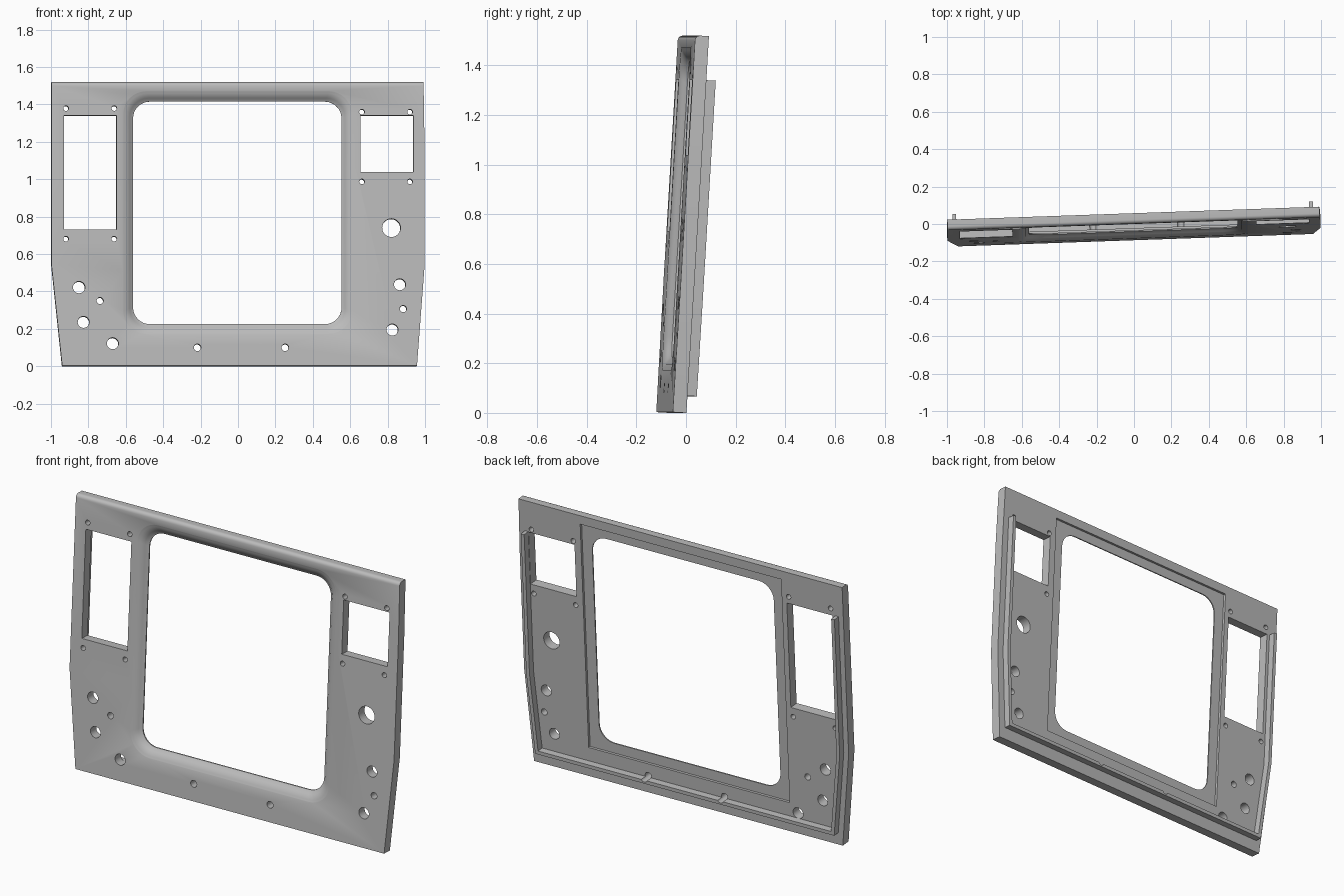
import bpy, bmesh, math
from mathutils import Matrix

cube = bpy.data.objects.get("Cube")
if cube:
    bpy.data.objects.remove(cube, do_unlink=True)

THICK = 0.055
YAW, LEAN = 0.035, 0.059

# Panel space (across, depth, up) leaned back and turned slightly
FRAME = Matrix(((1, -YAW, 0, 0),
                (YAW, 1, LEAN, -0.087),
                (0, -LEAN, 1, 0),
                (0, 0, 0, 1)))

grey = bpy.data.materials.new("panel grey")
grey.use_nodes = True
grey.diffuse_color = (0.5, 0.5, 0.5, 1)
grey.node_tree.nodes["Principled BSDF"].inputs["Base Color"].default_value = (0.5, 0.5, 0.5, 1)


def loft(bm, rings):
    """Closed solid through matching rings given as (outline, depth)."""
    loops = [[bm.verts.new((x, d, z)) for x, z in pts] for pts, d in rings]
    n = len(loops[0])
    for a, b in zip(loops, loops[1:]):
        for i in range(n):
            j = (i + 1) % n
            bm.faces.new((a[i], a[j], b[j], b[i]))
    bm.faces.new(loops[0][::-1])
    bm.faces.new(loops[-1])


def finish(name, bm):
    bmesh.ops.recalc_face_normals(bm, faces=bm.faces)
    mesh = bpy.data.meshes.new(name)
    bm.to_mesh(mesh)
    bm.free()
    mesh.materials.append(grey)
    obj = bpy.data.objects.new(name, mesh)
    obj.matrix_world = Matrix.Identity(4)
    bpy.context.collection.objects.link(obj)
    return obj


def prism(name, pts, d0, d1):
    bm = bmesh.new()
    loft(bm, [(pts, d0), (pts, d1)])
    return finish(name, bm)


def box(x0, x1, z0, z1):
    return [(x0, z0), (x1, z0), (x1, z1), (x0, z1)]


def circle(x, z, r, n=24):
    return [(x + r * math.cos(i * math.tau / n), z + r * math.sin(i * math.tau / n))
            for i in range(n)]


def rounded(x0, x1, z0, z1, r, steps=8):
    pts = []
    for k, (cx, cz) in enumerate(box(x0 + r, x1 - r, z0 + r, z1 - r)):
        for i in range(steps + 1):
            a = math.pi + (k + i / steps) * math.pi / 2
            pts.append((cx + r * math.cos(a), cz + r * math.sin(a)))
    return pts


def cut(obj, cutter):
    mod = obj.modifiers.new("cut", "BOOLEAN")
    mod.operation = "DIFFERENCE"
    mod.solver = "EXACT"
    mod.object = cutter
    bpy.ops.object.select_all(action="DESELECT")
    bpy.context.view_layer.objects.active = obj
    obj.select_set(True)
    bpy.ops.object.modifier_apply(modifier=mod.name)


# Panel slab with a rounded top front edge
bm = bmesh.new()
outline = [(-0.94, 0.003), (0.957, 0.003), (0.997, 0.53), (0.997, 1.2),
           (0.992, 1.52), (-0.997, 1.52), (-0.998, 0.55)]
loft(bm, [(outline, 0), (outline, THICK)])
top = [e for e in bm.edges if all(v.co.z > 1.5 and v.co.y < 0.01 for v in e.verts)]
bmesh.ops.bevel(bm, geom=top, offset=0.02, segments=5, profile=0.5, affect="EDGES")
panel = finish("panel", bm)

# Raised rail along the sides and bottom of the back
rail = prism("back_rail", [
    (-0.968, 1.343), (-0.968, 0.55), (-0.915, 0.072), (0.922, 0.072),
    (0.959, 0.53), (0.959, 1.343), (0.939, 1.343), (0.939, 0.53),
    (0.904, 0.092), (-0.897, 0.092), (-0.948, 0.55), (-0.948, 1.343)],
    THICK - 0.004, THICK + 0.039)

# Rectangular openings and round holes
bm = bmesh.new()
shapes = [box(-0.93, -0.65, 0.732, 1.34), box(0.655, 0.937, 1.038, 1.34)]
for x in (-0.92, -0.662):
    shapes += [circle(x, z, 0.014) for z in (0.681, 1.379)]
for x in (0.662, 0.919):
    shapes += [circle(x, z, 0.014) for z in (0.987, 1.36)]
shapes += [circle(*h) for h in (
    (0.82, 0.74, 0.049), (0.865, 0.437, 0.031), (0.883, 0.307, 0.018), (0.825, 0.195, 0.031),
    (-0.85, 0.422, 0.032), (-0.738, 0.35, 0.018), (-0.826, 0.236, 0.031),
    (-0.67, 0.122, 0.031), (-0.217, 0.1, 0.019), (0.252, 0.1, 0.019))]
for s in shapes:
    loft(bm, [(s, -0.05), (s, 0.15)])
holes = finish("hole_cutter", bm)

# Main window with a flared front rim
bm = bmesh.new()
rings = []
for grow, depth in ((0.062, -0.004), (0.052, 0.001), (0.042, 0.004), (0.03, 0.01),
                    (0.018, 0.019), (0.008, 0.03), (0, 0.034), (0, 0.15)):
    rings.append((rounded(-0.56 - grow, 0.555 + grow, 0.227 - grow, 1.417 + grow,
                          0.09 + grow * 0.6), depth))
loft(bm, rings)
window = finish("window_cutter", bm)

# Square-cornered recess behind the window
recess = prism("recess_cutter", box(-0.62, 0.615, 0.17, 1.47), THICK - 0.014, 0.15)

for cutter in (recess, window, holes):
    cut(panel, cutter)
cut(rail, holes)
for cutter in (recess, window, holes):
    bpy.data.objects.remove(cutter, do_unlink=True)

# Lean the finished parts and shade them
for obj in (panel, rail):
    obj.data.transform(FRAME)
    bpy.ops.object.select_all(action="DESELECT")
    bpy.context.view_layer.objects.active = obj
    obj.select_set(True)
    bpy.ops.object.shade_smooth_by_angle(angle=math.radians(30))
